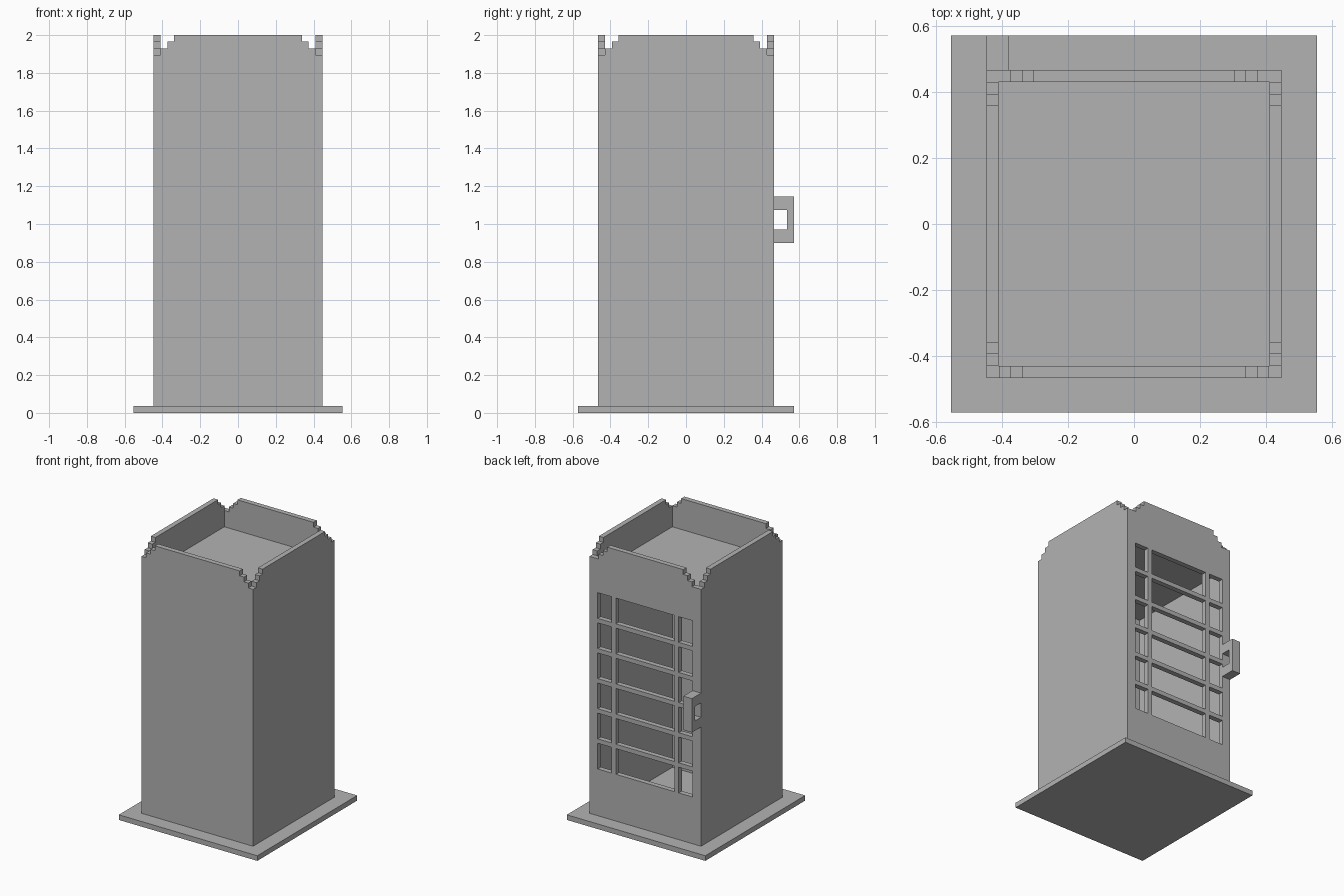
import bpy
import bmesh
from mathutils import Matrix

default = bpy.data.objects.get("Cube")
if default:
    bpy.data.objects.remove(default, do_unlink=True)

GREY = (0.448, 0.448, 0.448, 1)
grey = bpy.data.materials.new("plain grey")
grey.use_nodes = True
grey.diffuse_color = GREY
grey.node_tree.nodes["Principled BSDF"].inputs["Base Color"].default_value = GREY

HALF_X, HALF_Y = 0.447, 0.466   # outer shell
WALL = 0.037                    # wall and slab thickness
STEP = 0.035                    # height and width of a parapet step
TOP = 2.0


def finish(name, bm):
    bmesh.ops.recalc_face_normals(bm, faces=bm.faces)
    mesh = bpy.data.meshes.new(name)
    bm.to_mesh(mesh)
    bm.free()
    mesh.materials.append(grey)
    obj = bpy.data.objects.new(name, mesh)
    bpy.context.collection.objects.link(obj)
    return obj


def add_box(bm, low, high):
    size = [b - a for a, b in zip(low, high)]
    mid = [(a + b) / 2 for a, b in zip(low, high)]
    bmesh.ops.create_cube(bm, size=1, matrix=Matrix.Translation(mid) @ Matrix.Diagonal((*size, 1)))


def box(name, low, high):
    bm = bmesh.new()
    add_box(bm, low, high)
    return finish(name, bm)


def prism(name, outline, place, depth):
    """Extrude a flat outline; place maps (across, height) to a 3D point."""
    bm = bmesh.new()
    face = bm.faces.new([bm.verts.new(place(a, h)) for a, h in outline])
    out = bmesh.ops.extrude_face_region(bm, geom=[face])
    verts = [v for v in out["geom"] if isinstance(v, bmesh.types.BMVert)]
    bmesh.ops.translate(bm, verts=verts, vec=depth)
    return finish(name, bm)


def stepped(half, flat, steps):
    """Wall outline whose top corners fall away in square steps."""
    right = [(half, WALL)]
    for i in range(steps, 0, -1):
        edge = half if i == steps else flat + i * STEP
        right += [(edge, TOP - i * STEP), (flat + (i - 1) * STEP, TOP - i * STEP)]
    right.append((flat, TOP))
    return right + [(-a, h) for a, h in reversed(right)]


# Base plate and recessed roof
box("base_plate", (-0.554, -0.571, 0), (0.554, 0.571, WALL))
box("roof_slab", (WALL - HALF_X, WALL - HALF_Y, 1.74), (HALF_X - WALL, HALF_Y - WALL, 1.777))

# Front and back walls span the full width, side walls fit between them
prism("front_wall", stepped(HALF_X, 0.339, 3),
      lambda a, h: (a, -HALF_Y, h), (0, WALL, 0))
back = prism("back_wall", stepped(HALF_X, 0.304, 3),
             lambda a, h: (a, HALF_Y, h), (0, -WALL, 0))
for name, side in (("left_wall", 1), ("right_wall", -1)):
    prism(name, stepped(HALF_Y - WALL, 0.358, 2),
          lambda a, h: (side * HALF_X, a, h), (-side * WALL, 0, 0))

# Window openings cut through the back wall: three columns, six rows
LOW, HIGH, BAR, ROWS = 0.375, 1.65, 0.032, 6
pane = (HIGH - LOW - BAR * (ROWS - 1)) / ROWS
bm = bmesh.new()
for x0, x1 in ((-0.38, -0.268), (-0.234, 0.234), (0.268, 0.38)):
    for row in range(ROWS):
        z = LOW + row * (pane + BAR)
        add_box(bm, (x0, HALF_Y - 0.1, z), (x1, HALF_Y + 0.1, z + pane))
cutter = finish("window_cutter", bm)
cutter.hide_render = True
cut = back.modifiers.new("windows", "BOOLEAN")
cut.operation = "DIFFERENCE"
cut.solver = "EXACT"
cut.object = cutter
bpy.context.view_layer.objects.active = back
bpy.ops.object.modifier_apply(modifier=cut.name)
bpy.data.objects.remove(cutter, do_unlink=True)

# Door handle: a C-shaped bracket at the edge of the back wall
handle = [(HALF_Y, 0.90), (0.571, 0.90), (0.571, 1.145), (HALF_Y, 1.145),
          (HALF_Y, 1.075), (0.535, 1.075), (0.535, 0.97), (HALF_Y, 0.97)]
prism("door_handle", handle, lambda a, h: (-HALF_X, a, h), (0.068, 0, 0))
